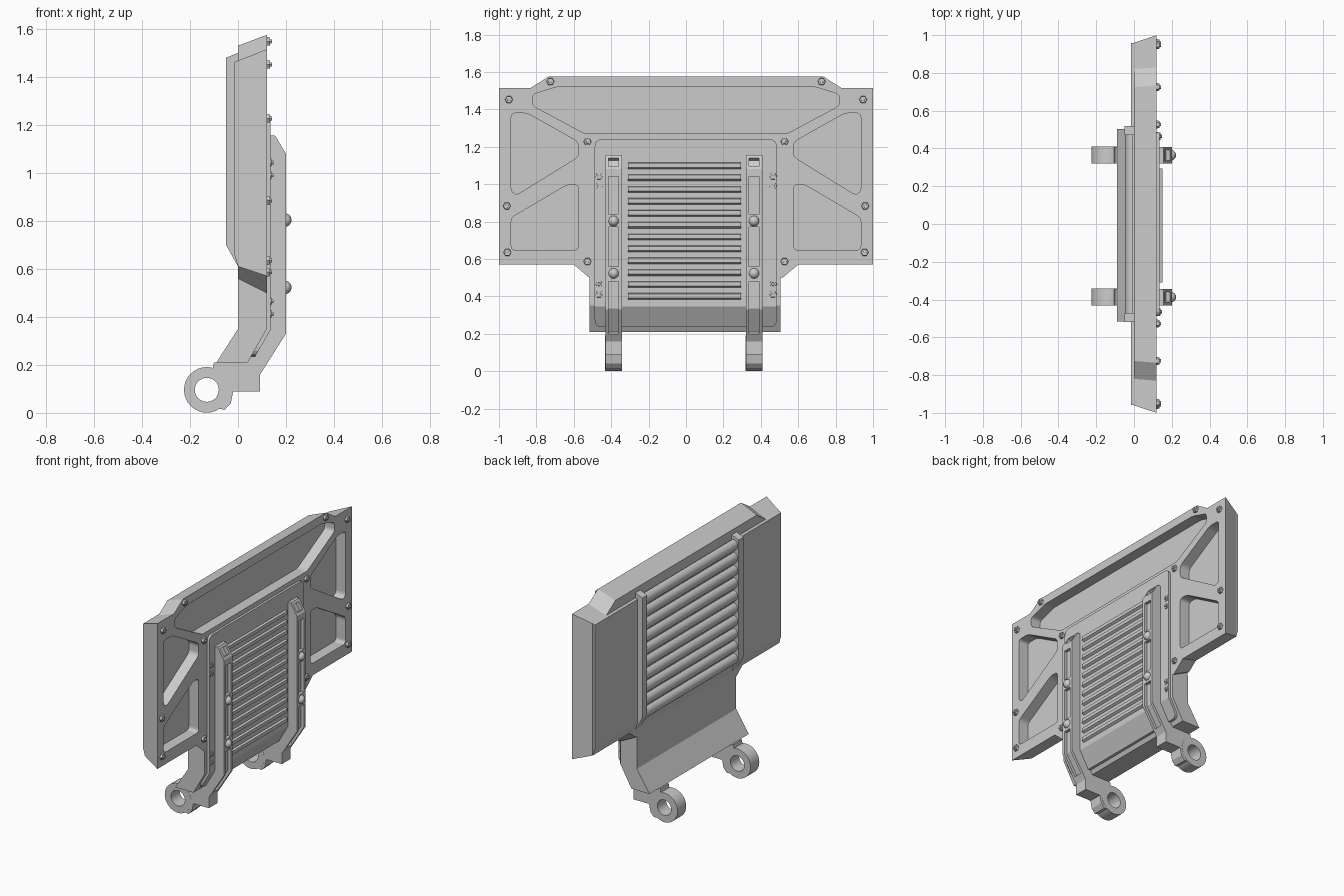
import bpy, bmesh, math
from mathutils import Vector

if "Cube" in bpy.data.objects:
    bpy.data.objects.remove(bpy.data.objects["Cube"])

grey = bpy.data.materials.new("plain grey")
grey.diffuse_color = (0.6, 0.6, 0.6, 1)
grey.use_nodes = True
grey.node_tree.nodes["Principled BSDF"].inputs["Base Color"].default_value = grey.diffuse_color


def finish(name, bm, smooth=False):
    bmesh.ops.recalc_face_normals(bm, faces=bm.faces)
    me = bpy.data.meshes.new(name)
    bm.to_mesh(me)
    bm.free()
    ob = bpy.data.objects.new(name, me)
    bpy.context.collection.objects.link(ob)
    me.materials.append(grey)
    if smooth:
        bpy.ops.object.select_all(action='DESELECT')
        ob.select_set(True)
        bpy.context.view_layer.objects.active = ob
        bpy.ops.object.shade_smooth_by_angle(angle=math.radians(35))
    return ob


def loft(bm, ring_a, ring_b):
    a = [bm.verts.new(p) for p in ring_a]
    b = [bm.verts.new(p) for p in ring_b]
    n = len(a)
    bm.faces.new(a)
    bm.faces.new(b[::-1])
    for i in range(n):
        j = (i + 1) % n
        bm.faces.new((a[j], a[i], b[i], b[j]))


def along_y(bm, pts, y0, y1):
    # extrude an (x, z) profile along y
    loft(bm, [(x, y0, z) for x, z in pts], [(x, y1, z) for x, z in pts])


def along_x(bm, pts, x0, x1):
    # extrude a (y, z) outline along x
    loft(bm, [(x0, y, z) for y, z in pts], [(x1, y, z) for y, z in pts])


def rounded(pts, r, steps=4):
    out, n = [], len(pts)
    for i in range(n):
        p, a, b = Vector(pts[i]), Vector(pts[i - 1]), Vector(pts[(i + 1) % n])
        s = p + (a - p).normalized() * min(r, (a - p).length * .45)
        e = p + (b - p).normalized() * min(r, (b - p).length * .45)
        for k in range(steps + 1):
            t = k / steps
            out.append(tuple(s * (1 - t) ** 2 + p * (2 * t * (1 - t)) + e * t * t))
    return out


def mirror(pts):
    return [(-y, z) for y, z in pts]


def boolean(ob, cutter, op):
    m = ob.modifiers.new("cut", 'BOOLEAN')
    m.object, m.operation, m.solver = cutter, op, 'EXACT'
    bpy.context.view_layer.objects.active = ob
    bpy.ops.object.modifier_apply(modifier=m.name)
    bpy.data.objects.remove(cutter)


# main panel, tapering towards the back
front = [(.517, .50), (.60, .57), (1, .57), (1, 1.515), (.83, 1.515), (.735, 1.575)]
back = [(.517, .56), (.58, .61), (.96, .61), (.96, 1.468), (.82, 1.468), (.725, 1.53)]
bm = bmesh.new()
loft(bm, [(.12, y, z) for y, z in front + mirror(front)[::-1]],
     [(0, y, z) for y, z in back + mirror(back)[::-1]])
panel = finish("main_panel", bm)

# pockets in the front face
top = [(.69, 1.52), (.82, 1.48), (.82, 1.42), (.54, 1.27)]
upper = [(.935, 1.38), (.85, 1.38), (.575, 1.225), (.575, 1.147), (.905, .943), (.935, .96)]
lower = [(.935, .82), (.635, .997), (.575, .997), (.575, .648), (.935, .648)]
bm = bmesh.new()
along_x(bm, rounded(top + mirror(top)[::-1], .02), .05, .2)
for shape in (upper, lower):
    along_x(bm, rounded(shape, .025), .05, .2)
    along_x(bm, rounded(mirror(shape), .025), .05, .2)
boolean(panel, finish("pocket_cutter", bm), 'DIFFERENCE')

# back skin
bm = bmesh.new()
along_y(bm, [(.01, .61), (0, .61), (-.015, .66), (-.015, 1.462), (0, 1.468), (.01, 1.468)],
        -.957, .957)
finish("back_skin", bm)

# bent neck below the panel
bm = bmesh.new()
along_y(bm, [(.119, .60), (.12, .35), (.04, .21), (-.09, .21), (0, .35), (.001, .62)], -.516, .504)
finish("bent_neck", bm)

# raised centre plate with rounded corners
bm = bmesh.new()
along_y(bm, [(.135, 1.3), (.135, .345), (.06, .2145), (.02, .23), (.1, .36), (.1, 1.3)], -.6, .6)
plate = finish("centre_plate", bm)
bm = bmesh.new()
along_x(bm, rounded([(-.488, .235), (.485, .235), (.485, 1.24), (-.488, 1.24)], .04), -.3, .3)
boolean(plate, finish("plate_cutter", bm), 'INTERSECT')

# louvre bars on the front
bm = bmesh.new()
for i in range(12):
    z = 1.098 - i * .0635
    along_y(bm, [(.125, z + .02), (.15, z + .014), (.15, z - .008), (.125, z - .022)], -.31, .294)
finish("front_louvres", bm)

# back rails and round ribs between them
bm = bmesh.new()
for s in (-1, 1):
    along_y(bm, [(.01, .61), (0, .61), (-.05, .70), (-.05, 1.48), (0, 1.50), (.01, 1.50)],
            s * .47, s * .52)
finish("back_rails", bm)
bm = bmesh.new()
for i in range(10):
    z = .70 + i * .082
    arc = [math.pi * k / 10 for k in range(11)]
    along_y(bm, [(-.008 - .036 * math.sin(a), z + .036 * math.cos(a)) for a in arc], -.475, .475)
finish("back_ribs", bm, True)

# hinge arms, eyes and domed buttons
arm_profile = [(.10, 1.155), (.155, 1.155), (.20, 1.08), (.20, .33), (.092, .16), (.092, .09),
               (-.02, .09), (-.03, .04), (-.055, .013), (-.09, .02), (-.06, .06), (-.06, .15),
               (-.105, .185), (-.10, .21), (0, .21), (.10, .36)]
grooves = [[(.143, 1.127), (.170, 1.082), (.208, 1.105), (.181, 1.15)],
           [(.18, .84), (.23, .84), (.23, 1.04), (.18, 1.04)],
           [(.18, .56), (.23, .56), (.23, .77), (.18, .77)],
           [(.18, .48), (.23, .48), (.23, .327), (.14, .185), (.10, .21), (.18, .335)]]
for side, yc in (("left", -.387), ("right", .364)):
    bm = bmesh.new()
    along_y(bm, arm_profile, yc - .044, yc + .044)
    arm = finish(side + "_hinge_arm", bm)
    bm = bmesh.new()
    for g in grooves:
        along_y(bm, g, yc - .027, yc + .027)
    boolean(arm, finish("groove_cutter", bm), 'DIFFERENCE')

    bm = bmesh.new()
    rings = []
    for k in range(32):
        a = math.tau * k / 32
        rings.append([bm.verts.new((-.13 + r * math.cos(a), yc + h, .096 + r * math.sin(a)))
                      for r, h in ((.095, -.045), (.095, .045), (.05, .045), (.05, -.045))])
    for k in range(32):
        p, q = rings[k], rings[(k + 1) % 32]
        for j in range(4):
            bm.faces.new((p[j], p[(j + 1) % 4], q[(j + 1) % 4], q[j]))
    finish(side + "_hinge_eye", bm, True)

    bm = bmesh.new()
    for z in (.803, .523):
        new = bmesh.ops.create_uvsphere(bm, u_segments=16, v_segments=10, radius=.028)["verts"]
        bmesh.ops.translate(bm, vec=(.195, yc, z), verts=new)
    finish(side + "_arm_buttons", bm, True)

# hexagonal bolts
bolts = [(.725, 1.548, .12), (.947, 1.452, .12), (.527, 1.227, .12), (.958, .884, .12),
         (.955, .635, .12), (.527, .586, .12), (.465, 1.043, .125), (.465, .99, .125),
         (.465, .465, .125), (.465, .412, .125)]
bm = bmesh.new()
for y, z, x in bolts:
    for s in (-1, 1):
        for r0, r1, h in ((.022, .019, .014), (.011, .009, .022)):
            hexes = [[(x + dx, s * y + r * math.cos(k * math.pi / 3), z + r * math.sin(k * math.pi / 3))
                      for k in range(6)] for dx, r in ((-.005, r0), (h, r1))]
            loft(bm, *hexes)
finish("bolts", bm)
